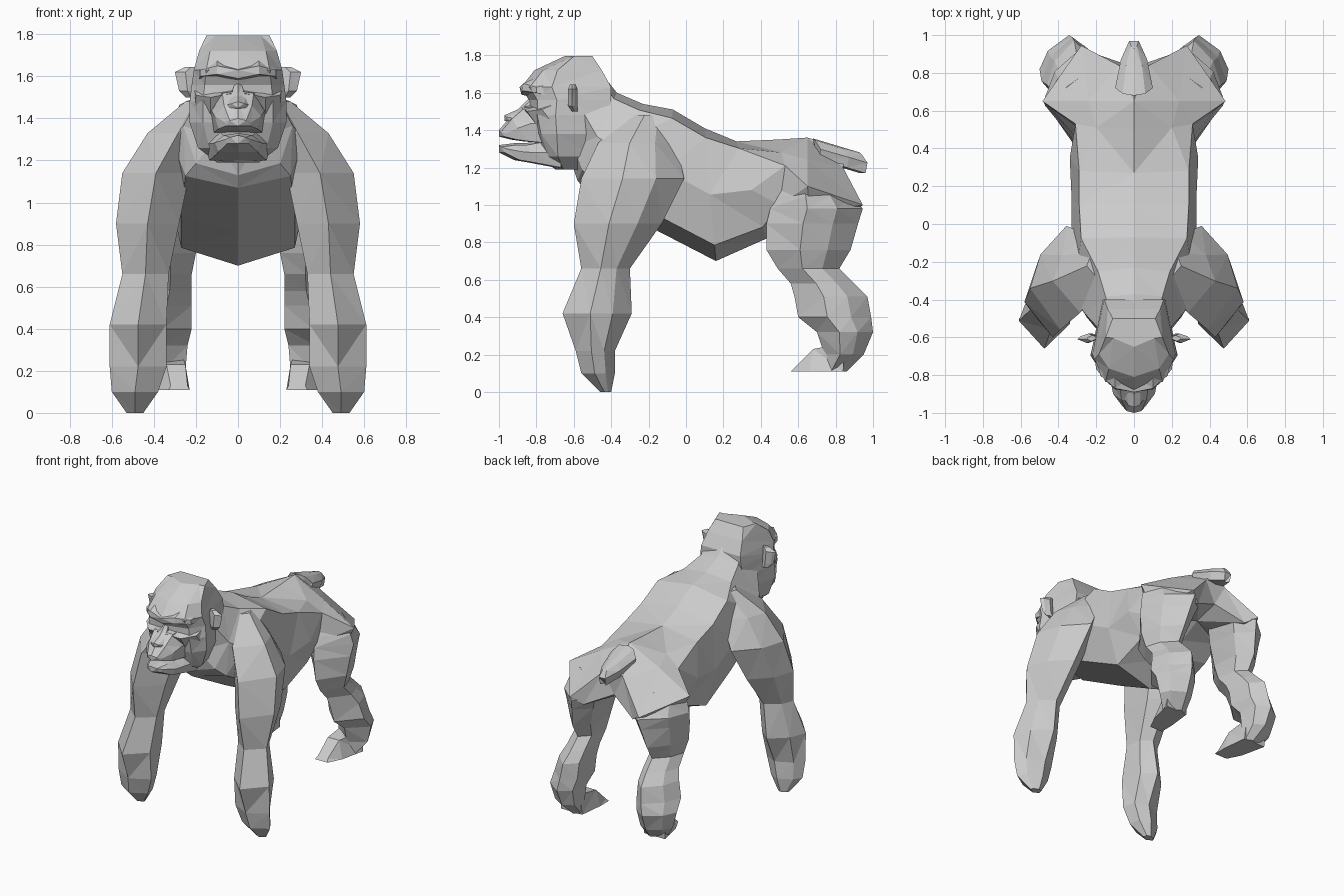
import bpy
import bmesh
from mathutils import Vector

start_cube = bpy.data.objects.get("Cube")
if start_cube:
    bpy.data.objects.remove(start_cube, do_unlink=True)

# One plain grey for the whole animal
grey = bpy.data.materials.new("plain_grey")
grey.use_nodes = True
grey.diffuse_color = (.6, .6, .6, 1)
grey.node_tree.nodes["Principled BSDF"].inputs["Base Color"].default_value = grey.diffuse_color


def loft(name, rings, mirrored=False):
    """Skin a list of closed rings, cap both ends and keep the facets flat."""
    bm = bmesh.new()
    loops = [[bm.verts.new(point) for point in ring] for ring in rings]
    count = len(loops[0])
    for lower, upper in zip(loops, loops[1:]):
        for i in range(count):
            j = (i + 1) % count
            bm.faces.new((lower[i], lower[j], upper[j], upper[i]))
    bm.faces.new(loops[0])
    bm.faces.new(loops[-1])
    bmesh.ops.recalc_face_normals(bm, faces=bm.faces)
    mesh = bpy.data.meshes.new(name)
    bm.to_mesh(mesh)
    bm.free()
    mesh.materials.append(grey)
    part = bpy.data.objects.new(name, mesh)
    bpy.context.collection.objects.link(part)
    if mirrored:
        part.modifiers.new("both_sides", 'MIRROR')
    part.modifiers.new("facets", 'TRIANGULATE')
    return part


def symmetric(half):
    """Close a half outline whose first and last points lie on the centre plane."""
    points = [Vector(p) for p in half]
    return points + [Vector((-p.x, p.y, p.z)) for p in reversed(points[1:-1])]


def limb_ring(z, inner, outer, front, back):
    """Six-sided limb section with ridges at the front, outside and back."""
    template = ((0, -1), (1, -.2), (.66, .45), (-.2, 1), (-.85, .6), (-1, -.3))
    cx, cy = (inner + outer) / 2, (front + back) / 2
    rx, ry = (outer - inner) / 2, (back - front) / 2
    return [Vector((cx + u * rx, cy + v * ry, z)) for u, v in template]


def torso_ring(y_top, z_top, y_low, z_low, w_top, w_mid, w_low):
    """Leaning section of the trunk from spine to belly."""
    def at(width, fraction):
        return (width, y_top + (y_low - y_top) * fraction,
                z_top + (z_low - z_top) * fraction)
    return symmetric([at(0, 0), at(w_top, .07), at(w_mid, .5), at(w_low, .88), at(0, 1)])


def skull_ring(z, width, front, back):
    """Level section of the head."""
    return symmetric([(0, front, z), (width * .72, front + .045, z),
                      (width, front * .66 + back * .34, z),
                      (width * .75, back, z), (0, back, z)])


def muzzle_ring(y, width, top, bottom):
    """Upright section of the snout or jaw."""
    middle = (top + bottom) / 2
    return symmetric([(0, y, top), (width * .6, y + .01, top - .01), (width, y + .04, middle),
                      (width * .85, y + .03, bottom), (0, y, bottom)])


# Trunk from neck to loins, then a rump that slopes out to the hips
trunk = [torso_ring(*row) for row in (
    (-.48, 1.74, -.62, 1.25, .13, .19, .1),
    (-.37, 1.6, -.58, 1.13, .15, .26, .2),
    (-.23, 1.54, -.53, 1.07, .19, .32, .25),
    (-.07, 1.51, -.15, .86, .28, .33, .27),
    (.1, 1.41, .16, .7, .29, .33, .27),
    (.27, 1.34, .43, .82, .29, .34, .27))]
rump = [symmetric(half) for half in (
    [(0, .5, 1.35), (.2, .51, 1.28), (.31, .53, 1.21), (.3, .5, 1), (0, .5, .92)],
    [(0, .65, 1.36), (.24, .65, 1.24), (.485, .65, 1.1), (.4, .66, .95), (0, .65, 1)],
    [(0, .85, 1.3), (.08, .84, 1.2), (.28, .945, 1), (.2, .9, .95), (0, .83, 1.05)])]
loft("torso", trunk + rump)

# Short tail
loft("tail", [muzzle_ring(*row) for row in (
    (.68, .1, 1.355, 1.24), (.83, .07, 1.31, 1.2), (.93, .025, 1.28, 1.17))])

# Arms standing on the knuckles
loft("arm", [limb_ring(*row) for row in (
    (1.48, .1, .25, -.31, -.09),
    (1.33, .14, .43, -.47, -.05),
    (1.14, .23, .55, -.56, -.01),
    (.9, .28, .58, -.6, -.13),
    (.66, .33, .55, -.56, -.3),
    (.42, .34, .61, -.66, -.29),
    (.22, .34, .61, -.59, -.38),
    (.1, .38, .6, -.56, -.38),
    (0, .45, .53, -.46, -.4))], mirrored=True)

# Hind legs
loft("leg", [limb_ring(*row) for row in (
    (1.12, .16, .4, .52, .8),
    (1.05, .12, .46, .48, .88),
    (.98, .12, .48, .45, .945),
    (.9, .15, .47, .43, .92),
    (.76, .2, .45, .43, .88),
    (.66, .22, .42, .49, .82),
    (.58, .22, .43, .56, .9),
    (.51, .22, .46, .58, .97),
    (.4, .22, .49, .6, .99),
    (.32, .24, .5, .7, 1),
    (.2, .25, .47, .74, .95),
    (.11, .25, .4, .72, .86))], mirrored=True)

# Feet with toes turned inward
loft("foot", [
    [(.25, .84, .11), (.42, .84, .11), (.42, .85, .26), (.26, .85, .26)],
    [(.23, .66, .11), (.38, .66, .11), (.34, .68, .23), (.25, .68, .23)],
    [(.23, .56, .11), (.33, .56, .11), (.32, .58, .13), (.24, .58, .13)]], mirrored=True)

# Skull with sunken eye band
loft("head", [skull_ring(*row) for row in (
    (1.795, .15, -.65, -.5),
    (1.72, .185, -.81, -.45),
    (1.63, .21, -.88, -.4),
    (1.56, .22, -.84, -.4),
    (1.48, .23, -.84, -.42),
    (1.38, .23, -.82, -.44),
    (1.26, .19, -.78, -.5),
    (1.19, .1, -.7, -.57))])

# Heavy brow over each eye
loft("brow", [
    [(0, -.8, 1.65), (0, -.89, 1.63), (0, -.88, 1.59), (0, -.8, 1.57)],
    [(.1, -.78, 1.69), (.1, -.87, 1.65), (.1, -.875, 1.61), (.1, -.78, 1.59)],
    [(.19, -.7, 1.65), (.18, -.8, 1.63), (.18, -.8, 1.6), (.19, -.7, 1.57)]], mirrored=True)

# Cheekbone under each eye
loft("cheek", [
    [(.03, -.8, 1.54), (.03, -.88, 1.52), (.04, -.8, 1.42)],
    [(.12, -.78, 1.53), (.13, -.85, 1.5), (.13, -.78, 1.4)],
    [(.21, -.7, 1.54), (.2, -.77, 1.51), (.21, -.7, 1.42)]], mirrored=True)

# Snout, nose and lower jaw with an open mouth
loft("snout", [muzzle_ring(*row) for row in (
    (-.76, .14, 1.54, 1.33), (-.87, .125, 1.53, 1.34),
    (-.94, .11, 1.47, 1.35), (-1, .065, 1.4, 1.365))])
loft("nose", [muzzle_ring(*row) for row in (
    (-.84, .03, 1.57, 1.45), (-.9, .06, 1.51, 1.43), (-.97, .05, 1.48, 1.45))])
loft("jaw", [muzzle_ring(*row) for row in (
    (-.7, .16, 1.36, 1.2), (-.86, .12, 1.33, 1.23), (-.92, .11, 1.33, 1.24),
    (-1, .06, 1.32, 1.28))])

# Ears
loft("ear", [limb_ring(*row) for row in (
    (1.5, .2, .25, -.61, -.58),
    (1.53, .2, .28, -.63, -.58),
    (1.62, .2, .3, -.63, -.58),
    (1.645, .2, .25, -.62, -.59))], mirrored=True)
